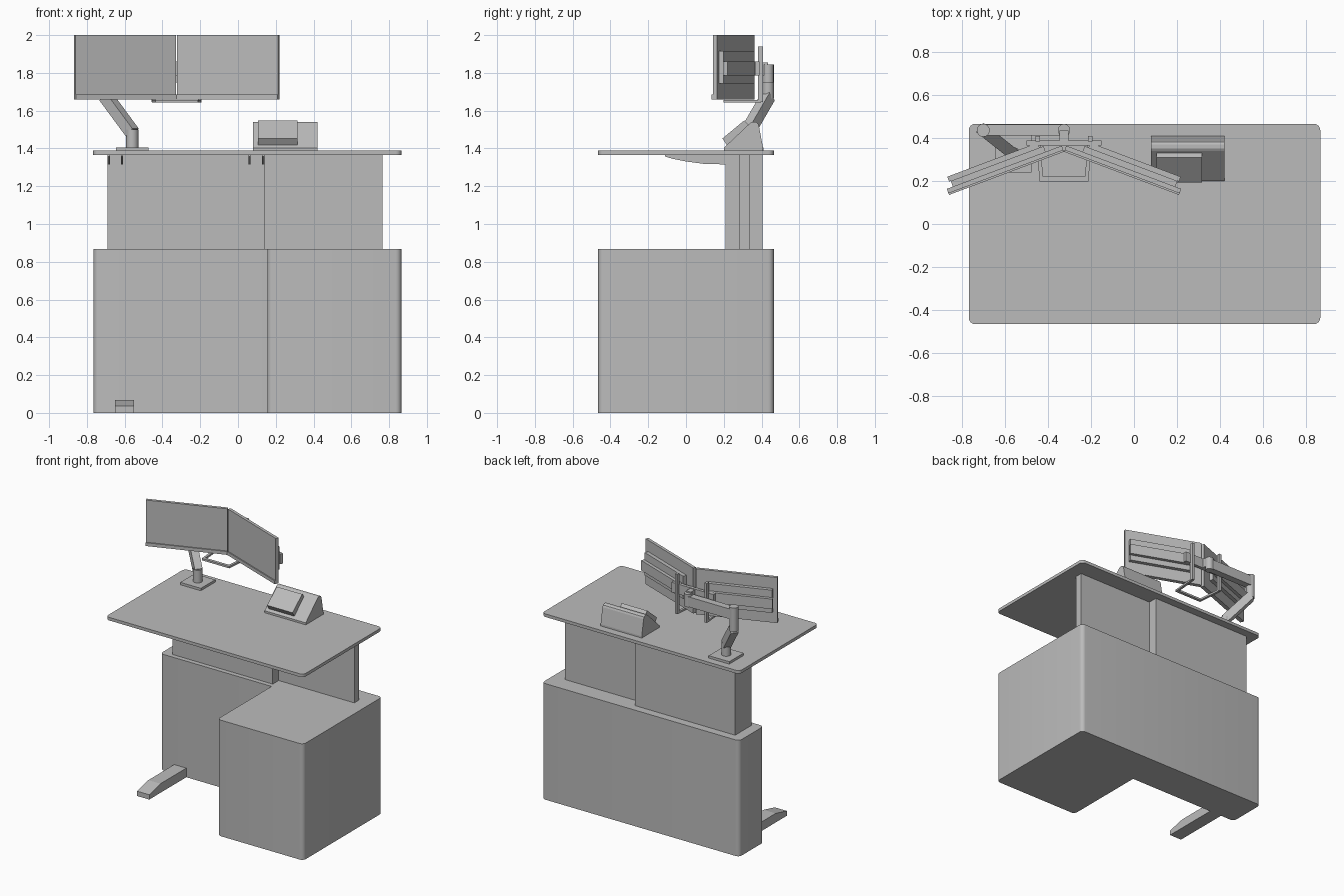
import bpy, bmesh, math
from mathutils import Vector

if "Cube" in bpy.data.objects:
    bpy.data.objects.remove(bpy.data.objects["Cube"])

grey = bpy.data.materials.new("neutral_grey")
grey.diffuse_color = (0.5, 0.5, 0.5, 1)
grey.use_nodes = True
grey.node_tree.nodes["Principled BSDF"].inputs["Base Color"].default_value = grey.diffuse_color


def finish(name, bm, smooth=False):
    bmesh.ops.recalc_face_normals(bm, faces=bm.faces)
    me = bpy.data.meshes.new(name)
    bm.to_mesh(me)
    bm.free()
    me.materials.append(grey)
    ob = bpy.data.objects.new(name, me)
    bpy.context.collection.objects.link(ob)
    if smooth:
        bpy.ops.object.select_all(action='DESELECT')
        ob.select_set(True)
        bpy.context.view_layer.objects.active = ob
        bpy.ops.object.shade_smooth_by_angle(angle=math.radians(35))
    return ob


def prism(name, pts, a, b, place, radius=0):
    """Extrude a 2D outline from a to b; place maps (p, q, h) to x, y, z."""
    bm = bmesh.new()
    lo = [bm.verts.new(place(p, q, a)) for p, q in pts]
    hi = [bm.verts.new(place(p, q, b)) for p, q in pts]
    n = len(pts)
    bm.faces.new(lo)
    bm.faces.new(hi)
    for i in range(n):
        j = (i + 1) % n
        bm.faces.new((lo[i], lo[j], hi[j], hi[i]))
    bmesh.ops.recalc_face_normals(bm, faces=bm.faces)
    if radius:
        pairs = {frozenset((l, h)) for l, h in zip(lo, hi)}
        edges = [e for e in bm.edges if frozenset(e.verts) in pairs and e.is_convex]
        bmesh.ops.bevel(bm, geom=edges, offset=radius, segments=6, profile=0.5, affect='EDGES')
    return finish(name, bm, radius > 0)


up = lambda p, q, h: (p, q, h)        # outline in plan, extruded in z
side = lambda p, q, h: (h, p, q)      # outline seen from the side, extruded in x


def rect(x0, x1, y0, y1):
    return [(x0, y0), (x1, y0), (x1, y1), (x0, y1)]


def box(name, x0, x1, y0, y1, z0, z1, place=up, radius=0):
    return prism(name, rect(x0, x1, y0, y1), z0, z1, place, radius)


def cyl(name, x, y, r, z0, z1):
    pts = [(x + r * math.cos(t * math.tau / 32), y + r * math.sin(t * math.tau / 32)) for t in range(32)]
    ob = prism(name, pts, z0, z1, up)
    bpy.context.view_layer.objects.active = ob
    bpy.ops.object.select_all(action='DESELECT')
    ob.select_set(True)
    bpy.ops.object.shade_smooth_by_angle(angle=math.radians(35))
    return ob


def bar(name, a, b, w, h):
    """Rectangular bar between two points, w wide and h deep."""
    a, b = Vector(a), Vector(b)
    d = (b - a).normalized()
    s = d.cross(Vector((0, 0, 1))).normalized()
    t = s.cross(d)
    return box(name, -w / 2, w / 2, -h / 2, h / 2, 0, (b - a).length,
               lambda p, q, r: a + s * p + t * q + d * r)


# L-shaped cabinet base and its foot
prism("cabinet_base", [(-0.765, 0.175), (0.155, 0.175), (0.155, -0.465), (0.865, -0.465),
                       (0.865, 0.465), (-0.765, 0.465)], 0, 0.867, up, 0.03)
prism("front_foot", [(-0.262, 0), (0.2, 0), (0.2, 0.068), (-0.13, 0.068), (-0.262, 0.036)],
      -0.65, -0.55, side)

# lifting column, modesty panel and worktop
box("lift_column", -0.69, 0.14, 0.21, 0.405, 0.85, 1.367)
box("modesty_panel", 0.13, 0.765, 0.28, 0.335, 0.85, 1.367)
box("worktop", -0.767, 0.865, -0.465, 0.465, 1.365, 1.388, up, 0.03)

# thin tapered brackets below the worktop
bracket = [(-0.11, 1.367), (-0.11, 1.357), (-0.07, 1.345), (0.0, 1.331), (0.09, 1.319),
           (0.22, 1.315), (0.22, 1.367)]
for i, x in enumerate((-0.69, -0.62, 0.055, 0.128)):
    prism(f"worktop_bracket_{i + 1}", bracket, x, x + 0.012, side)

# sloped desk console with its tilted screen
prism("console_body", [(0.2, 1.388), (0.2, 1.403), (0.34, 1.535), (0.35, 1.541), (0.368, 1.541),
                       (0.38, 1.534), (0.386, 1.52), (0.408, 1.402), (0.408, 1.388)], 0.08, 0.42, side)
prism("console_screen", [(0.193, 1.453), (0.308, 1.548), (0.333, 1.522), (0.218, 1.415)],
      0.105, 0.315, side)

# monitor arm: base, post, sloped arm, upright, horizontal arm
px, py, ex, ey, mx = -0.56, 0.325, -0.70, 0.435, -0.325
box("arm_base_plate", px - 0.085, px + 0.085, py - 0.085, py + 0.085, 1.388, 1.406)
cyl("arm_post", px, py, 0.032, 1.406, 1.5)
bar("sloped_arm", (px, py, 1.485), (ex, ey, 1.675), 0.055, 0.06)
cyl("arm_upright", ex, ey, 0.03, 1.665, 1.845)
box("horizontal_arm", ex, mx - 0.015, 0.41, 0.462, 1.755, 1.83)
cyl("arm_end_joint", mx, 0.435, 0.029, 1.75, 1.845)
box("joint_link", mx - 0.02, mx + 0.02, 0.375, 0.435, 1.785, 1.855)
box("crossbar", mx - 0.175, mx + 0.175, 0.365, 0.388, 1.785, 1.86)

# handle loop below the crossbar
loop = [(0.122, 0.39), (0.108, 0.2)]
prism("handle_front", rect(mx - 0.113, mx + 0.113, 0.198, 0.22), 1.642, 1.656, up)

# twin monitors, angled towards the middle
ang = math.radians(20.6)
c, sn = math.cos(ang), math.sin(ang)
W = 0.57
for s, tag in ((-1, "left"), (1, "right")):
    def turned(u, n, z, s=s):
        return (mx + s * (0.003 + u * c + n * sn), 0.343 - u * sn + n * c, z)
    box(f"{tag}_monitor_panel", 0, W, 0, 0.022, 1.66, 2.0, turned)
    box(f"{tag}_monitor_lower_bezel", 0, W, -0.008, 0, 1.66, 1.685, turned)
    box(f"{tag}_monitor_wide_rail", 0.08, W - 0.03, 0.022, 0.05, 1.745, 1.915, turned)
    box(f"{tag}_monitor_narrow_rail", 0.1, W - 0.022, 0.05, 0.074, 1.785, 1.86, turned)
    x = mx + s * 0.122
    box(f"{tag}_mount_strip", x - 0.01, x + 0.01, 0.382, 0.408, 1.645, 1.94)
    bar(f"{tag}_handle_side", (mx + s * 0.122, 0.395, 1.649), (mx + s * 0.104, 0.2, 1.649), 0.018, 0.014)
